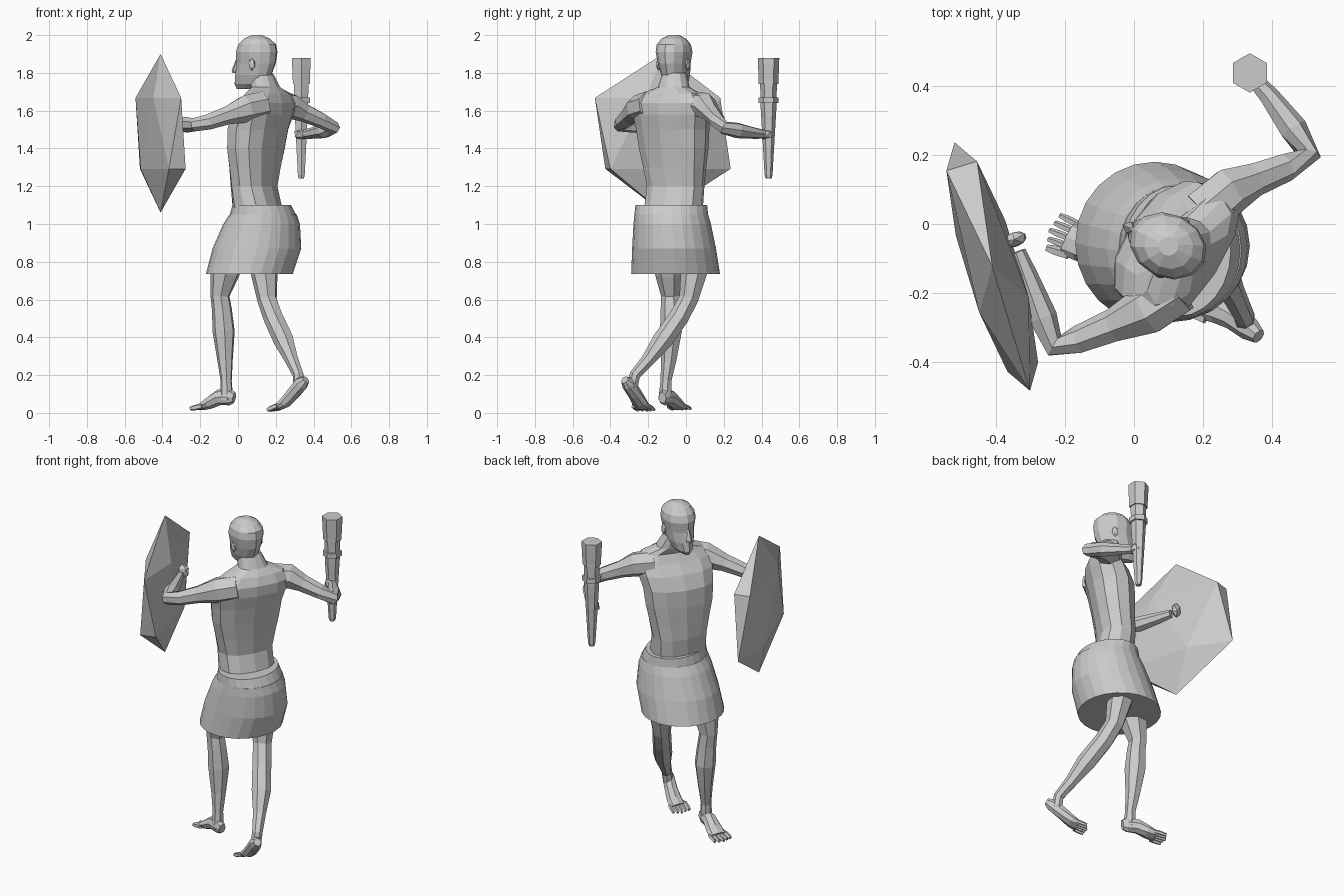
import bpy, bmesh
from math import cos, sin, pi, radians
from mathutils import Vector, Matrix


def finish(name, bm):
    bmesh.ops.recalc_face_normals(bm, faces=bm.faces)
    me = bpy.data.meshes.new(name)
    bm.to_mesh(me)
    bm.free()
    ob = bpy.data.objects.new(name, me)
    bpy.context.collection.objects.link(ob)
    return ob


def loft(name, rings):
    """Skin a list of point rings and cap both ends."""
    bm = bmesh.new()
    vs = [[bm.verts.new(p) for p in ring] for ring in rings]
    n = len(vs[0])
    for a, b in zip(vs, vs[1:]):
        for i in range(n):
            j = (i + 1) % n
            bm.faces.new((a[i], a[j], b[j], b[i]))
    bm.faces.new(vs[0])
    bm.faces.new(vs[-1])
    return finish(name, bm)


def stack(name, rows, sides, start=0.0, power=1.0):
    """Horizontal oval rings: z, centre x, centre y, half width, half depth, angle."""
    rings = []
    for z, cx, cy, a, b, deg in rows:
        t, ring = radians(deg), []
        for i in range(sides):
            k = start + 2 * pi * i / sides
            c, s = cos(k), sin(k)
            u = a * abs(c) ** power * (1 if c > 0 else -1)
            v = b * abs(s) ** power * (1 if s > 0 else -1)
            ring.append((cx + u * cos(t) - v * sin(t), cy + u * sin(t) + v * cos(t), z))
        rings.append(ring)
    return loft(name, rings)


def tube(name, pts, sides=7, ref=(0, 0, 1)):
    """Limb along a path: x, y, z, half width, half height."""
    P = [Vector(p[:3]) for p in pts]
    rings = []
    for i, p in enumerate(pts):
        t = (P[min(i + 1, len(P) - 1)] - P[max(i - 1, 0)]).normalized()
        side = t.cross(Vector(ref)).normalized()
        up = side.cross(t)
        rings.append([P[i] + side * p[3] * cos(2 * pi * k / sides)
                      + up * p[-1] * sin(2 * pi * k / sides) for k in range(sides)])
    return loft(name, rings)


def ball(name, loc, scale, deg=0, sub=1):
    bm = bmesh.new()
    m = Matrix.Translation(loc) @ Matrix.Rotation(radians(deg), 4, 'Z') @ Matrix.Diagonal((*scale, 1))
    bmesh.ops.create_icosphere(bm, subdivisions=sub, radius=1, matrix=m)
    return finish(name, bm)


# Torso and neck, turned across the shoulders
stack("torso", [
    (1.04, .11, -.07, .16, .12, 65), (1.2, .085, -.055, .16, .105, 62),
    (1.3, .09, -.06, .178, .112, 59), (1.4, .095, -.065, .198, .122, 57),
    (1.5, .105, -.07, .208, .13, 57), (1.58, .13, -.08, .222, .122, 57),
    (1.64, .15, -.09, .228, .1, 57), (1.69, .16, -.08, .18, .075, 57),
    (1.725, .145, -.065, .085, .07, 57), (1.8, .12, -.06, .06, .062, 57)], 12, power=.85)

# Head: each row is height, front and back reach, half width
FACE = 155
fwd = Vector((cos(radians(FACE)), sin(radians(FACE)), 0))
side = Vector((-fwd.y, fwd.x, 0))
mid = Vector((.098, -.063, 0))
rows = []
for z, f, b, w in [(1.715, .115, .0, .022), (1.74, .128, -.06, .05), (1.79, .122, -.085, .07),
                   (1.85, .112, -.108, .081), (1.91, .115, -.116, .093), (1.95, .1, -.108, .088),
                   (1.98, .07, -.075, .065), (2.0, .025, -.03, .028)]:
    c = mid + fwd * (f + b) / 2
    rows.append((z, c.x, c.y, (f - b) / 2, w, FACE))
stack("head", rows, 12)
n = mid + fwd * .115
stack("nose", [(1.8, *(n + fwd * .006).xy, .02, .02, FACE), (1.815, *(n + fwd * .01).xy, .02, .018, FACE),
               (1.87, *n.xy, .006, .008, FACE)], 4)
for s, label in ((1, "left"), (-1, "right")):
    p = mid + side * s * .085 - fwd * .012
    ball(label + "_ear", (p.x, p.y, 1.845), (.02, .012, .035), FACE)

# Arms
tube("shield_arm", [(.13, -.19, 1.63, .075), (.04, -.25, 1.61, .075), (-.06, -.295, 1.575, .05),
                    (-.16, -.335, 1.54, .042), (-.23, -.352, 1.525, .036), (-.265, -.27, 1.525, .043),
                    (-.31, -.15, 1.53, .032), (-.337, -.08, 1.535, .024)])
tube("club_arm", [(.2, .03, 1.63, .075), (.28, .1, 1.625, .07), (.35, .13, 1.59, .05),
                  (.44, .165, 1.55, .042), (.505, .2, 1.51, .036), (.46, .275, 1.495, .042),
                  (.39, .37, 1.48, .03), (.35, .415, 1.475, .024)])
ball("shield_hand", (-.345, -.045, 1.545), (.024, .04, .045), 110)
ball("club_hand", (.338, .425, 1.475), (.045, .045, .035), 30)

# Shield: a flattened icosahedron
ball("shield", (-.41, -.123, 1.48), (.42, .088, .42), -73.1)

# Six-sided club with collars
stack("club", [(z, .335, .437, r, r, 0) for z, r in
               [(1.24, .016), (1.26, .021), (1.62, .042), (1.64, .042), (1.64, .053), (1.67, .053),
                (1.67, .042), (1.74, .045), (1.74, .052), (1.76, .052), (1.84, .056), (1.88, .057)]],
      6, start=pi / 2)

# Wrapped skirt with a waistband
stack("skirt", [(.735, .06, -.055, .23, .235, 0), (.87, .1, -.063, .235, .222, 0),
                (1.0, .125, -.073, .203, .205, 0), (1.05, .133, -.078, .178, .195, 0)], 24)
stack("waistband", [(1.04, .133, -.078, .172, .19, 0), (1.05, .132, -.078, .175, .195, 0),
                    (1.1, .125, -.078, .155, .19, 0), (1.1, .12, -.075, .12, .15, 0)], 24)

# Legs
tube("front_leg", [(-.01, -.09, .92, .09), (-.07, -.085, .74, .08), (-.095, -.08, .62, .052),
                   (-.085, -.08, .55, .054), (-.075, -.078, .43, .06), (-.068, -.09, .28, .042),
                   (-.062, -.105, .17, .03), (-.06, -.11, .07, .036)], ref=(-1, .4, 0))
tube("back_leg", [(.12, .03, .92, .09), (.14, .045, .74, .073), (.155, .015, .6, .053),
                  (.19, -.04, .5, .054), (.245, -.125, .38, .055), (.285, -.2, .28, .037),
                  (.32, -.27, .2, .03), (.32, -.285, .13, .03)], ref=(-1, .4, 0))


# Feet: a lofted sole and five toes each
def foot(name, path, tip, spread):
    tube(name, path, 8)
    base, tip = Vector(path[-1][:3]), Vector(tip)
    d = tip - base
    out = d.cross(Vector((0, 0, 1))).normalized()
    for i in range(5):
        o = out * (i - 2) * spread
        a, b = base - d * .3 + o, base + d * (1 - .1 * abs(i - 2)) + o * 1.1
        r = .015 if i == 0 else .011
        tube(f"{name}_toe_{i + 1}", [(*a, r), (*a.lerp(b, .65), r), (*b, r * .7)], 5)


foot("front_foot", [(-.02, -.125, .08, .022, .03), (-.045, -.115, .085, .034, .045),
                    (-.1, -.088, .082, .04, .042), (-.15, -.06, .052, .05, .032),
                    (-.19, -.04, .032, .054, .02)], (-.245, -.018, .02), .023)
foot("back_foot", [(.36, -.325, .175, .022, .022), (.335, -.305, .155, .034, .04),
                   (.29, -.27, .1, .038, .036), (.25, -.245, .055, .046, .03),
                   (.215, -.23, .032, .05, .02)], (.17, -.205, .012), .022)
